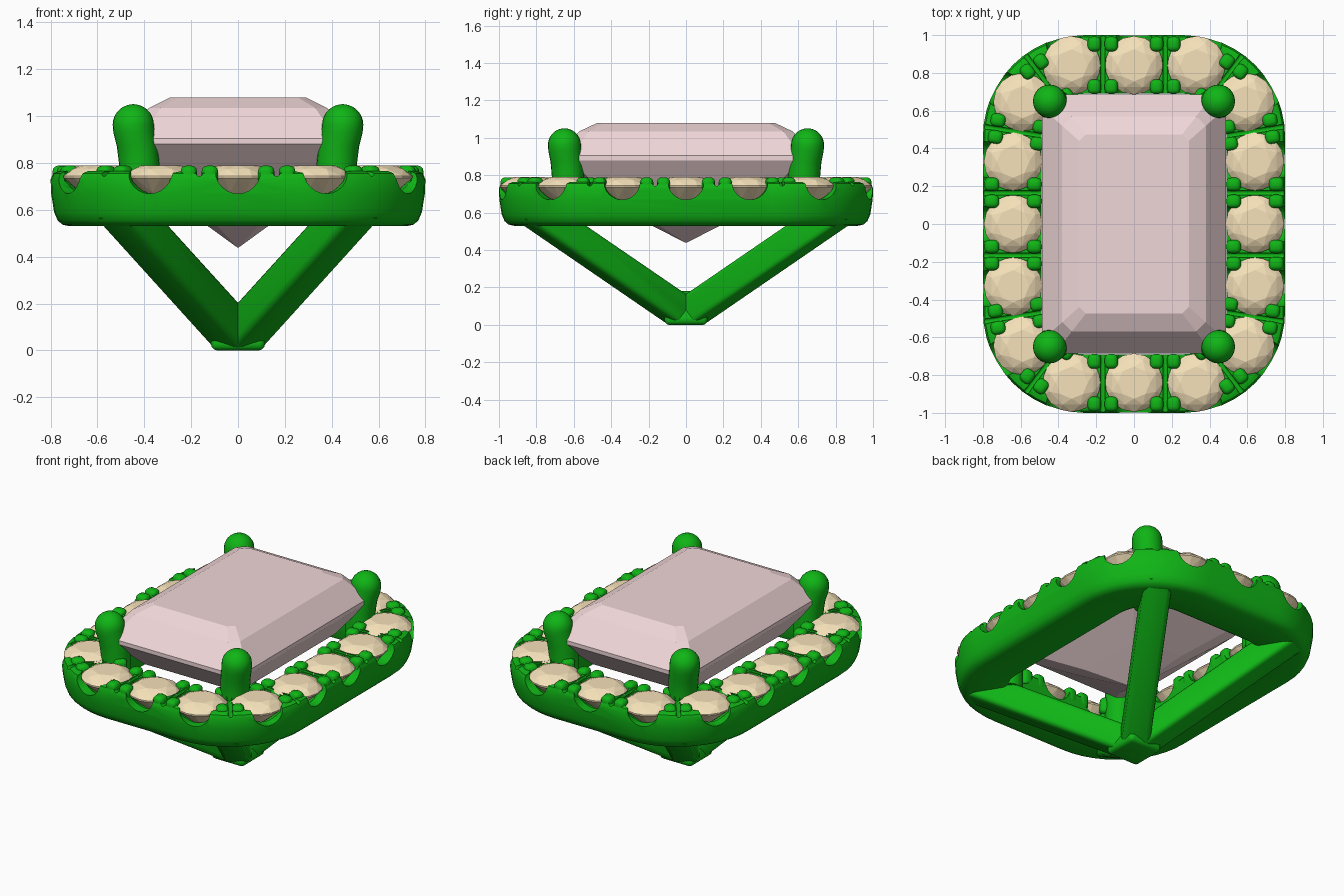
import bpy, bmesh, math
from mathutils import Vector, Matrix

if "Cube" in bpy.data.objects:
    bpy.data.objects.remove(bpy.data.objects["Cube"])

def material(name, rgb):
    m = bpy.data.materials.new(name)
    m.diffuse_color = (*rgb, 1)
    m.use_nodes = True
    m.node_tree.nodes["Principled BSDF"].inputs["Base Color"].default_value = m.diffuse_color
    return m

METAL = material("green_metal", (0.005, 0.46, 0.008))
PINK = material("pink_gem", (0.88, 0.68, 0.69))
CREAM = material("cream_gem", (0.92, 0.76, 0.49))

def finish(name, bm, mat=None, smooth=None, bevel=0):
    bmesh.ops.recalc_face_normals(bm, faces=bm.faces[:])
    me = bpy.data.meshes.new(name)
    bm.to_mesh(me)
    bm.free()
    ob = bpy.data.objects.new(name, me)
    bpy.context.collection.objects.link(ob)
    if mat:
        me.materials.append(mat)
    if bevel:
        b = ob.modifiers.new("bevel", 'BEVEL')
        b.width, b.segments, b.limit_method = bevel, 3, 'ANGLE'
        bake(ob)
    if smooth:
        shade(ob, smooth)
    return ob

def bake(ob):
    dg = bpy.context.evaluated_depsgraph_get()
    me = bpy.data.meshes.new_from_object(ob.evaluated_get(dg))
    ob.modifiers.clear()
    ob.data = me

def shade(ob, angle):
    bpy.ops.object.select_all(action='DESELECT')
    ob.select_set(True)
    bpy.context.view_layer.objects.active = ob
    bpy.ops.object.shade_smooth_by_angle(angle=math.radians(angle))

def loft(bm, rings, closed=False):
    vs = [[bm.verts.new(p) for p in r] for r in rings]
    n = len(vs[0])
    pairs = list(zip(vs, vs[1:])) + ([(vs[-1], vs[0])] if closed else [])
    for a, b in pairs:
        for i in range(n):
            j = (i + 1) % n
            bm.faces.new((a[i], a[j], b[j], b[i]))
    if not closed:
        bm.faces.new(vs[0])
        bm.faces.new(vs[-1])

def circle(cx, cy, z, r, n, phase=0):
    return [(cx + r * math.cos(math.tau * (i + phase) / n),
             cy + r * math.sin(math.tau * (i + phase) / n), z) for i in range(n)]

# stone layout: one quarter mirrored round the halo, ordered by angle
quarter = [(0.64, 0), (0.64, 0.33), (0.59, 0.645), (0.33, 0.84), (0, 0.84)]
spots = {(x * sx, y * sy) for x, y in quarter for sx in (1, -1) for sy in (1, -1)}
spots = [Vector((*p, 0)) for p in sorted(spots, key=lambda p: math.atan2(p[1], p[0]))]
N = len(spots)

def frame(pos, tangent):
    # local axes: x outwards, y along the halo
    t = tangent.normalized()
    n = Vector((t.y, -t.x, 0))
    return Matrix.Translation(pos) @ Matrix((n, t, (0, 0, 1))).transposed().to_4x4()

stone_frames = [frame(spots[i], spots[(i + 1) % N] - spots[i - 1]) for i in range(N)]
gap_frames = [frame((spots[i] + spots[i - 1]) / 2, spots[i] - spots[i - 1]) for i in range(N)]

# halo band: profile of (offset, z) swept round a rounded rectangle
def outline(d, z):
    pts, r = [], 0.38
    for k, (sx, sy) in enumerate(((1, 1), (-1, 1), (-1, -1), (1, -1))):
        for i in range(13):
            a = math.pi / 2 * (k + i / 12)
            pts.append((sx * (0.64 - r) + (r + d) * math.cos(a),
                        sy * (0.84 - r) + (r + d) * math.sin(a), z))
    return pts

profile = [(-0.13, 0.765), (0.125, 0.765), (0.15, 0.755), (0.16, 0.73), (0.158, 0.67),
           (0.145, 0.59), (0.13, 0.555), (0.11, 0.537), (0.08, 0.53),
           (-0.12, 0.53), (-0.14, 0.54), (-0.15, 0.56), (-0.15, 0.745)]
bm = bmesh.new()
loft(bm, [outline(d, z) for d, z in profile], closed=True)
halo = finish("halo_band", bm, METAL)

# cutters: conical seats, side scallops and grooves between beads
seats = bmesh.new()
for p in spots:
    loft(seats, [circle(p.x, p.y, z, r, 24) for z, r in ((0.59, 0.02), (0.725, 0.152), (0.9, 0.152))])

def radial_rods(frames, z, r):
    bm = bmesh.new()
    for f in frames:
        m = f @ Matrix.Translation((0, 0, z)) @ Matrix.Rotation(math.pi / 2, 4, 'Y')
        bmesh.ops.create_cone(bm, cap_ends=True, segments=24, radius1=r, radius2=r, depth=0.46, matrix=m)
    return bm

cutters = [finish("seat_cutter", seats),
           finish("scallop_cutter", radial_rods(stone_frames, 0.765, 0.096)),
           finish("groove_cutter", radial_rods(gap_frames, 0.757, 0.014))]
for c in cutters:
    c.hide_render = True
    b = halo.modifiers.new("cut", 'BOOLEAN')
    b.operation, b.solver, b.object = 'DIFFERENCE', 'EXACT', c
bake(halo)
for c in cutters:
    bpy.data.objects.remove(c)
shade(halo, 35)

# small beads that grip the halo stones
bm = bmesh.new()
for f in gap_frames:
    for sx in (1, -1):
        for sy in (1, -1):
            m = f @ Matrix.Translation((0.113 * sx, 0.045 * sy, 0.737)) @ Matrix.Diagonal((0.078, 0.07, 0.104, 1))
            bmesh.ops.create_cube(bm, size=1, matrix=m)
finish("halo_beads", bm, METAL, 40, bevel=0.025)

# halo stones: faceted round brilliants
for k, p in enumerate(spots):
    bm = bmesh.new()
    pts = (circle(p.x, p.y, 0.79, 0.085, 8) + circle(p.x, p.y, 0.774, 0.125, 8, 0.5)
           + circle(p.x, p.y, 0.745, 0.155, 16) + circle(p.x, p.y, 0.736, 0.155, 16)
           + circle(p.x, p.y, 0.675, 0.09, 8, 0.5) + [(p.x, p.y, 0.60)])
    for q in pts:
        bm.verts.new(q)
    bmesh.ops.convex_hull(bm, input=bm.verts[:])
    finish(f"halo_stone_{k + 1}", bm, CREAM)

# centre gem: step-cut levels of (half x, half y, corner cut, z)
def octagon(hx, hy, c, z):
    return [(hx, -hy + c, z), (hx, hy - c, z), (hx - c, hy, z), (-hx + c, hy, z),
            (-hx, hy - c, z), (-hx, -hy + c, z), (-hx + c, -hy, z), (hx - c, -hy, z)]

bm = bmesh.new()
loft(bm, [octagon(*lv) for lv in (
    (0.004, 0.004, 0.001, 0.44), (0.19, 0.27, 0.06, 0.575), (0.37, 0.52, 0.07, 0.71),
    (0.488, 0.685, 0.07, 0.88), (0.488, 0.685, 0.07, 0.905),
    (0.38, 0.57, 0.05, 1.035), (0.29, 0.475, 0.035, 1.08))])
finish("centre_gem", bm, PINK)

# four claws and four legs, one per corner
base = Vector((0, 0, 0.05))
for sx, sn in ((1, "right"), (-1, "left")):
    for sy, fn in ((1, "back"), (-1, "front")):
        bm = bmesh.new()
        rings = [(0.42, 0.63, 0.54, 0.085), (0.42, 0.63, 0.78, 0.086), (0.43, 0.637, 0.87, 0.087),
                 (0.444, 0.648, 0.93, 0.088), (0.447, 0.65, 0.963, 0.088)]
        for i in range(1, 8):
            a = math.radians(i * 12.5)
            rings.append((0.447, 0.65, 0.963 + 0.088 * math.sin(a), 0.088 * math.cos(a)))
        loft(bm, [circle(x * sx, y * sy, z, r, 24) for x, y, z, r in rings])
        finish(f"{fn}_{sn}_claw", bm, METAL, 40)

        # leg: square bar trimmed flat at the ground and inside the band
        d = (Vector((0.435 * sx, 0.70 * sy, 0.53)) - base).normalized()
        u = Vector((d.y, -d.x, 0)).normalized()
        v = u.cross(d)
        h = 0.082
        bm = bmesh.new()
        loft(bm, [[base + d * t + (u * a + v * b) * h for a, b in ((1, 1), (-1, 1), (-1, -1), (1, -1))]
                  for t in (-0.05, 1.3)])
        for z, s in ((0, -1), (0.57, 1)):
            bmesh.ops.bisect_plane(bm, geom=bm.verts[:] + bm.edges[:] + bm.faces[:],
                                   plane_co=(0, 0, z), plane_no=(0, 0, s), clear_outer=True)
            bmesh.ops.holes_fill(bm, edges=[e for e in bm.edges if e.is_boundary])
        finish(f"{fn}_{sn}_leg", bm, METAL, 40, bevel=0.03)

# hub where the legs meet
bm = bmesh.new()
loft(bm, [[(-r, -r, z), (r, -r, z), (r, r, z), (-r, r, z)] for r, z in ((0.115, 0), (0.115, 0.04), (0.05, 0.18))])
finish("base_hub", bm, METAL, 40, bevel=0.025)
